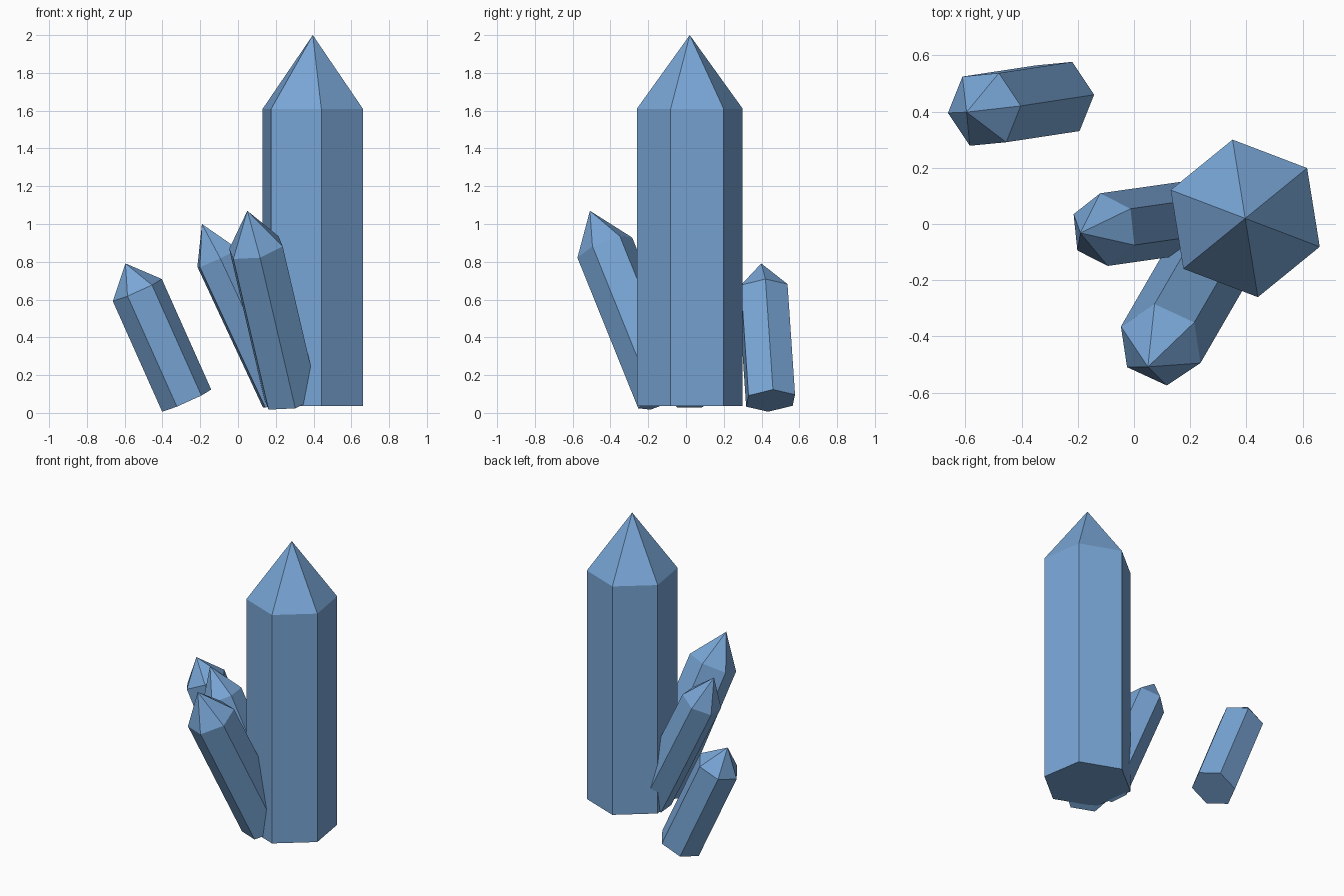
import bpy, bmesh, math
from mathutils import Vector

if "Cube" in bpy.data.objects:
    bpy.data.objects.remove(bpy.data.objects["Cube"])

blue = bpy.data.materials.new("crystal_blue")
blue.diffuse_color = (0.19, 0.38, 0.67, 1)
blue.use_nodes = True
blue.node_tree.nodes["Principled BSDF"].inputs["Base Color"].default_value = blue.diffuse_color


def crystal(name, shoulder, axis, corner, radius, shaft, tip):
    """Six-sided prism with a pointed tip; shoulder is the centre of the ring below the tip,
    corner points roughly towards one edge of the prism."""
    axis = Vector(axis).normalized()
    centre = Vector(shoulder)
    u = Vector(corner)
    u = (u - axis * u.dot(axis)).normalized()
    v = axis.cross(u)
    bm = bmesh.new()

    def ring(origin):
        angles = [math.radians(60 * i) for i in range(6)]
        return [bm.verts.new(origin + radius * (u * math.cos(a) + v * math.sin(a)))
                for a in angles]

    low, high = ring(centre - axis * shaft), ring(centre)
    apex = bm.verts.new(centre + axis * tip)
    bm.faces.new(low[::-1])
    for i in range(6):
        j = (i + 1) % 6
        bm.faces.new((low[i], low[j], high[j], high[i]))
        bm.faces.new((high[i], high[j], apex))
    bmesh.ops.recalc_face_normals(bm, faces=bm.faces)
    mesh = bpy.data.meshes.new(name)
    bm.to_mesh(mesh)
    bm.free()
    mesh.materials.append(blue)
    bpy.context.collection.objects.link(bpy.data.objects.new(name, mesh))


# Tall upright column
crystal("main_crystal", (0.396, 0.02, 1.61), (0, 0, 1),
        (-0.045, 0.28, 0), 0.284, 1.573, 0.39)
# Leaning crystals around the column
crystal("front_crystal", (0.095, -0.43, 0.875), (-0.212, -0.366, 0.906),
        (-0.12, -0.08, -0.06), 0.156, 0.88, 0.215)
crystal("side_crystal", (-0.107, -0.02, 0.82), (-0.422, -0.06, 0.905),
        (-0.108, 0.055, -0.047), 0.130, 0.822, 0.199)
# Separate small crystal
crystal("small_crystal", (-0.533, 0.408, 0.65), (-0.407, -0.062, 0.911),
        (-0.13, -0.0125, -0.06), 0.143, 0.642, 0.155)
